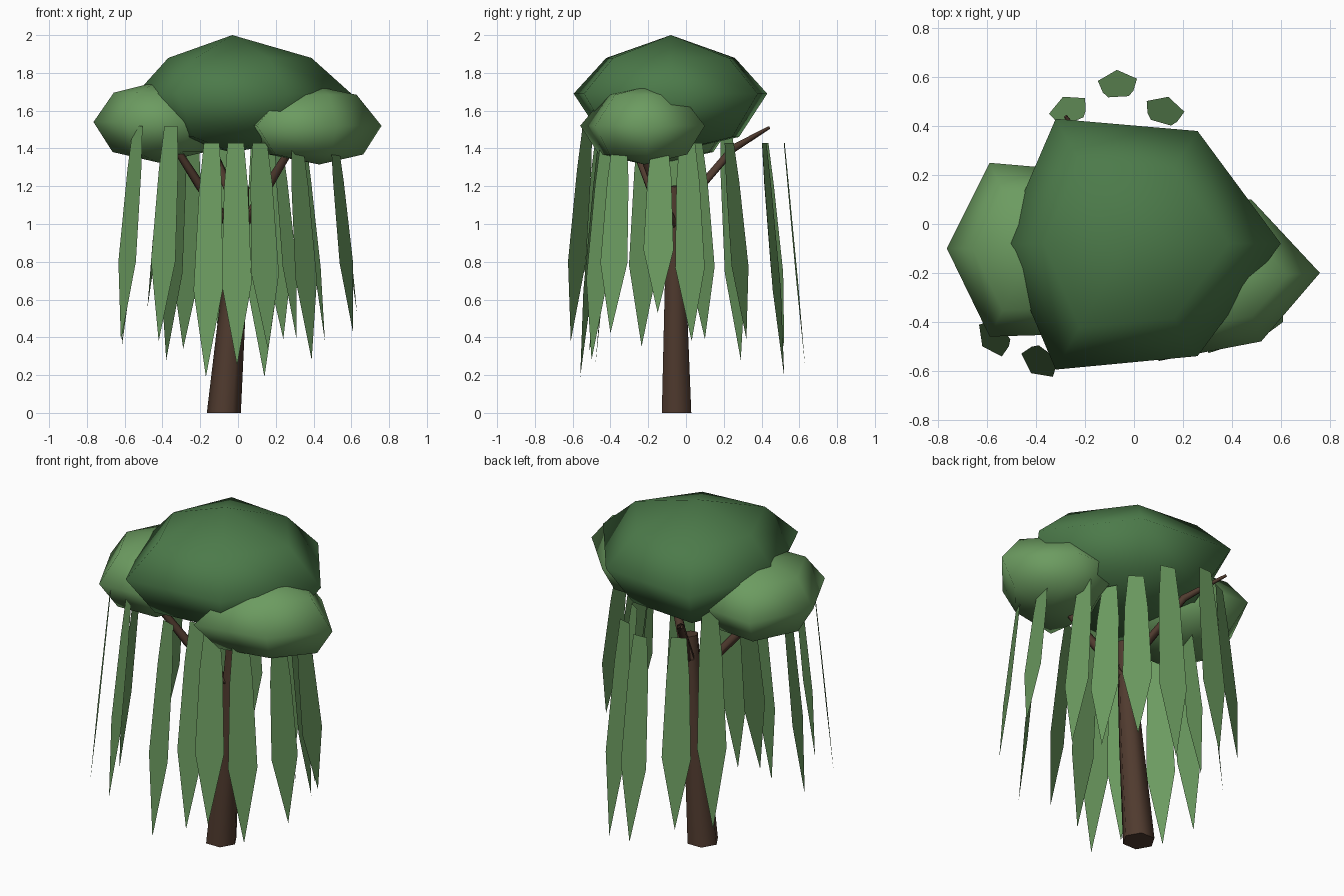
import bpy, bmesh, math
from mathutils import Vector

cube = bpy.data.objects.get("Cube")
if cube:
    bpy.data.objects.remove(cube, do_unlink=True)


def material(name, rgb):
    mat = bpy.data.materials.new(name)
    mat.use_nodes = True
    color = (*rgb, 1)
    mat.diffuse_color = color
    mat.node_tree.nodes["Principled BSDF"].inputs["Base Color"].default_value = color
    return mat


DARK_GREEN = material("dark_green", (0.072, 0.195, 0.068))
LIGHT_GREEN = material("light_green", (0.15, 0.33, 0.118))
BARK = material("bark_brown", (0.08, 0.043, 0.028))


def finish(name, bm, mat, smooth=True):
    if smooth:
        bmesh.ops.recalc_face_normals(bm, faces=bm.faces)
    mesh = bpy.data.meshes.new(name)
    bm.to_mesh(mesh)
    bm.free()
    mesh.materials.append(mat)
    for poly in mesh.polygons:
        poly.use_smooth = smooth
    obj = bpy.data.objects.new(name, mesh)
    bpy.context.collection.objects.link(obj)
    return obj


def bridge(bm, a, b):
    n = len(a)
    for i in range(n):
        j = (i + 1) % n
        bm.faces.new((a[i], a[j], b[j], b[i]))


def foliage(name, center, half_height, shoulder, outline, mat):
    """Six-sided rounded clump from its widest outline; shoulder is (scale, lift)."""
    bm = bmesh.new()
    cx, cy, cz = center
    rings = []
    for scale, lift in (shoulder, (1, 0), (0.707, -0.74)):
        rings.append([bm.verts.new((cx + (x - cx) * scale, cy + (y - cy) * scale,
                                    cz + lift * half_height)) for x, y in outline])
    for a, b in zip(rings, rings[1:]):
        bridge(bm, a, b)
    for ring, side in ((rings[0], 1), (rings[-1], -1)):
        pole = bm.verts.new((cx, cy, cz + side * half_height))
        for i in range(len(ring)):
            bm.faces.new((ring[i], ring[(i + 1) % len(ring)], pole))
    finish(name, bm, mat)


def limb(name, path, radii, sides=6):
    """Tapered tube along a path, with a level base."""
    bm = bmesh.new()
    points = [Vector(p) for p in path]
    up = Vector((0, 0, 1))
    rings = []
    for i, (p, r) in enumerate(zip(points, radii)):
        along = points[min(i + 1, len(points) - 1)] - points[i - 1] if i else up
        turn = up.rotation_difference(along)
        rings.append([bm.verts.new(p + turn @ Vector((r * math.cos(a), r * math.sin(a), 0)))
                      for a in (math.tau * k / sides for k in range(sides))])
    for a, b in zip(rings, rings[1:]):
        bridge(bm, a, b)
    bm.faces.new(rings[0])
    bm.faces.new(rings[-1])
    obj = finish(name, bm, BARK)
    # Keep the end caps crisp
    bpy.ops.object.select_all(action="DESELECT")
    obj.select_set(True)
    bpy.context.view_layer.objects.active = obj
    bpy.ops.object.shade_smooth_by_angle(angle=math.radians(65))


def strand(name, tip, top_z):
    """Hanging leaf blade that leans outward from the crown centre."""
    bm = bmesh.new()
    tip = Vector(tip)
    out = Vector((tip.x - CROWN.x, tip.y - CROWN.y, 0)).normalized()
    side = Vector((-out.y, out.x, 0))
    top = tip - out * 0.11
    top.z = top_z
    rows = []
    for t, half in ((0, 0.043), (0.2, 0.063), (0.63, 0.08)):
        p = top.lerp(tip, t)
        rows.append((bm.verts.new(p - side * half), bm.verts.new(p + side * half)))
    for (a, b), (c, d) in zip(rows, rows[1:]):
        bm.faces.new((a, c, d, b))
    bm.faces.new((rows[-1][0], bm.verts.new(tip), rows[-1][1]))
    finish(name, bm, LIGHT_GREEN, smooth=False)


CROWN = Vector((-0.03, -0.08, 1.69))

# Foliage clumps
foliage("main_crown", CROWN, 0.31, (0.665, 0.61),
        [(0.6, -0.08), (0.26, 0.38), (-0.32, 0.43),
         (-0.54, -0.08), (-0.32, -0.595), (0.26, -0.54)], DARK_GREEN)
foliage("left_clump", (0.43, -0.22, 1.52), 0.205, (0.6, 0.8),
        [(0.76, -0.2), (0.48, 0.1), (0.18, 0.1),
         (0.05, -0.2), (0.1, -0.56), (0.52, -0.48)], LIGHT_GREEN)
foliage("right_clump", (-0.42, -0.11, 1.54), 0.215, (0.69, 0.72),
        [(-0.07, -0.1), (-0.24, 0.22), (-0.59, 0.25),
         (-0.765, -0.1), (-0.59, -0.46), (-0.24, -0.45)], LIGHT_GREEN)

# Trunk and branches
limb("trunk", [(-0.075, -0.05, 0), (-0.025, -0.055, 0.6), (0.015, -0.06, 1.2)],
     [0.09, 0.068, 0.045])
limb("left_branch", [(0.02, -0.06, 0.98), (0.17, -0.17, 1.22), (0.31, -0.26, 1.45)],
     [0.032, 0.025, 0.018])
limb("right_branch", [(-0.01, -0.07, 0.95), (-0.2, -0.19, 1.2), (-0.36, -0.29, 1.45)],
     [0.032, 0.025, 0.018])
limb("back_branch", [(0.01, -0.05, 1.05), (-0.14, 0.25, 1.4), (-0.28, 0.44, 1.51)],
     [0.032, 0.022, 0.008])

# Hanging strands, placed by their tips
tips = [(-0.17, -0.56, 0.19), (0.14, 0.52, 0.19), (-0.07, 0.63, 0.25),
        (-0.38, 0.29, 0.28), (0.39, -0.5, 0.28), (-0.29, 0.52, 0.34),
        (-0.42, -0.61, 0.38), (-0.62, -0.5, 0.38), (0.61, -0.4, 0.42),
        (0.63, -0.15, 0.53), (0.46, 0.03, 0.38), (-0.48, -0.01, 0.55),
        (0.31, 0.1, 0.39), (0.24, 0.32, 0.39), (-0.005, -0.48, 0.25),
        (0.16, -0.51, 0.33), (-0.615, -0.235, 0.35)]
for i, tip in enumerate(tips, 1):
    strand(f"strand_{i}", tip, 1.52 if tip[0] < -0.35 else 1.43)
